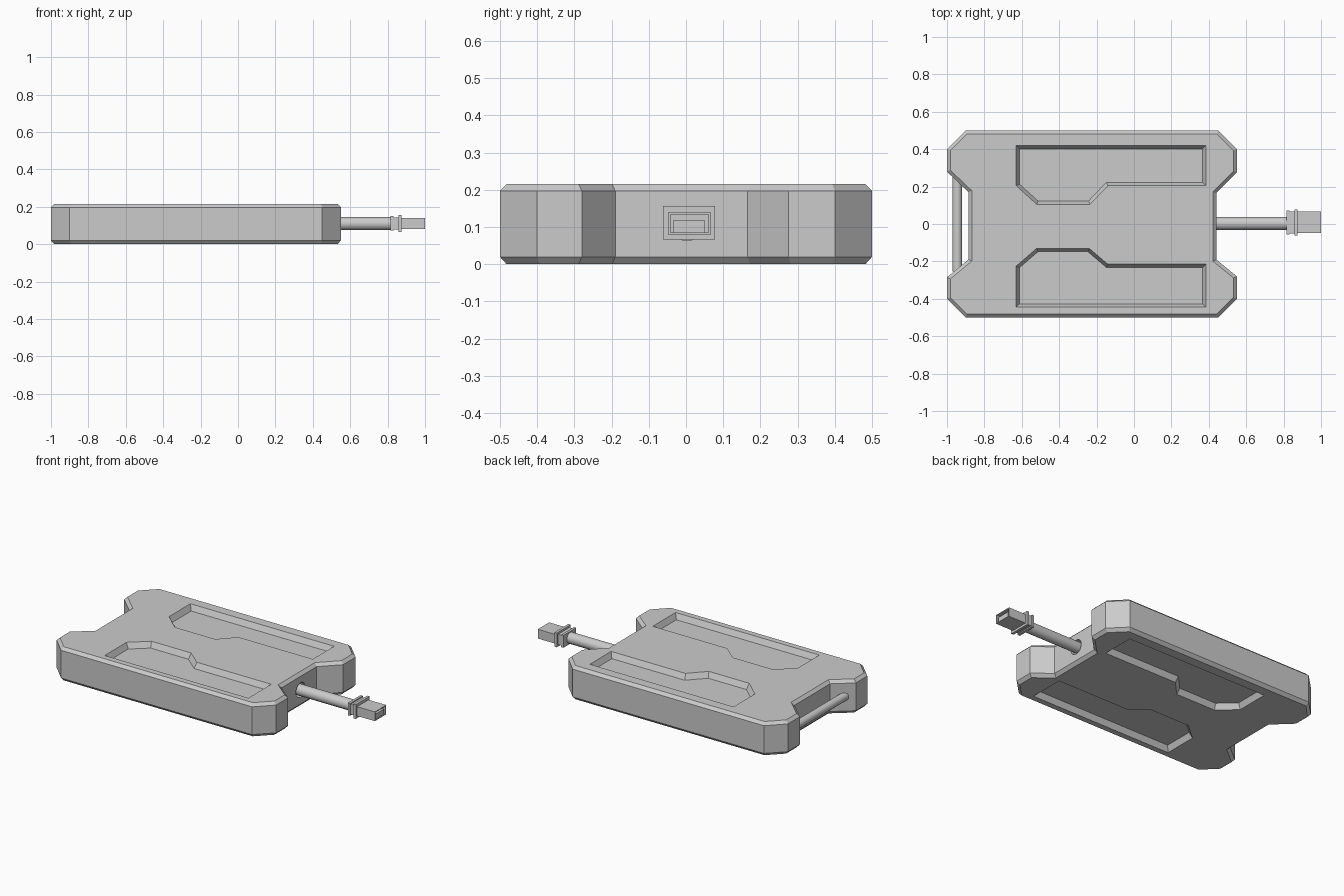
import bpy, bmesh, math
from mathutils import Vector, Matrix

if "Cube" in bpy.data.objects:
    bpy.data.objects.remove(bpy.data.objects["Cube"])


def add_object(name, bm):
    bmesh.ops.recalc_face_normals(bm, faces=bm.faces)
    mesh = bpy.data.meshes.new(name)
    bm.to_mesh(mesh)
    bm.free()
    ob = bpy.data.objects.new(name, mesh)
    bpy.context.collection.objects.link(ob)
    return ob


def inset(pts, d):
    """Mitred inward offset of a closed 2D outline."""
    n = len(pts)
    p = [Vector(q) for q in pts]
    area = sum(p[i].x * p[(i + 1) % n].y - p[(i + 1) % n].x * p[i].y for i in range(n))
    s = 1 if area > 0 else -1
    out = []
    for i in range(n):
        a = (p[i] - p[i - 1]).normalized()
        b = (p[(i + 1) % n] - p[i]).normalized()
        na, nb = Vector((-a.y, a.x)) * s, Vector((-b.y, b.x)) * s
        out.append(p[i] + (na + nb) * (d / (1 + na.dot(nb))))
    return out


def loft(name, pts, levels):
    """Stack of outlines given as (inset, z), capped at both ends."""
    bm = bmesh.new()
    rings = [[bm.verts.new((q[0], q[1], z)) for q in inset(pts, d)] for d, z in levels]
    n = len(pts)
    for lo, hi in zip(rings, rings[1:]):
        for i in range(n):
            j = (i + 1) % n
            bm.faces.new((lo[i], lo[j], hi[j], hi[i]))
    bm.faces.new(rings[0])
    bm.faces.new(rings[-1])
    return add_object(name, bm)


def box(name, x, y, z):
    bm = bmesh.new()
    size = Vector((x[1] - x[0], y[1] - y[0], z[1] - z[0]))
    mid = Vector((x[0] + x[1], y[0] + y[1], z[0] + z[1])) / 2
    bmesh.ops.create_cube(bm, size=1, matrix=Matrix.Translation(mid) @ Matrix.Diagonal((*size, 1)))
    return add_object(name, bm)


def rod(name, centre, r, length, axis, sides):
    bm = bmesh.new()
    rot = Matrix.Rotation(math.pi / 2, 4, 'Y' if axis == 'X' else 'X')
    bmesh.ops.create_cone(bm, cap_ends=True, segments=sides, radius1=r, radius2=r,
                          depth=length, matrix=Matrix.Translation(centre) @ rot)
    ob = add_object(name, bm)
    for f in ob.data.polygons:
        f.use_smooth = True
    ob.data.set_sharp_from_angle(angle=math.radians(40))
    return ob


def cut(ob, cutter):
    cutter.hide_render = True
    m = ob.modifiers.new("cut", 'BOOLEAN')
    m.operation, m.solver, m.object = 'DIFFERENCE', 'EXACT', cutter
    bpy.context.view_layer.objects.active = ob
    bpy.ops.object.modifier_apply(modifier=m.name)
    bpy.data.objects.remove(cutter)


H = 0.215

# Case: notched outline with chamfered rims
outline = [(-0.9, -0.5), (0.45, -0.5), (0.55, -0.4), (0.55, -0.28), (0.44, -0.19),
           (0.44, 0.165), (0.55, 0.275), (0.55, 0.4), (0.45, 0.5), (-0.9, 0.5),
           (-1, 0.4), (-1, 0.28), (-0.885, 0.17), (-0.885, -0.19), (-1, -0.285), (-1, -0.4)]
case = loft("case", outline, [(0.018, 0), (0, 0.02), (0, H - 0.018), (0.018, H)])

# Sloped recessed panels, upper and lower faces
panel_back = [(-0.63, 0.42), (0.385, 0.42), (0.385, 0.205), (-0.14, 0.205),
              (-0.235, 0.105), (-0.52, 0.105), (-0.63, 0.205)]
panel_front = [(-0.63, -0.445), (0.385, -0.445), (0.385, -0.215), (-0.14, -0.215),
               (-0.24, -0.13), (-0.52, -0.13), (-0.63, -0.225)]
DEPTH = 0.035
for panel in (panel_back, panel_front):
    cut(case, loft("panel_cutter", panel, [(0.018, H - DEPTH), (0, H), (0, H + 0.02)]))
    cut(case, loft("panel_cutter", panel, [(0, -0.02), (0, 0), (0.018, DEPTH)]))

# Cable socket in the end wall
cut(case, rod("socket_cutter", (0.44, 0.003, 0.11), 0.047, 0.08, 'X', 16))

# Carry bar across the rear notch
rod("carry_bar", (-0.945, 0, 0.11), 0.026, 0.51, 'Y', 12)

# Cable
rod("cable", (0.605, 0.003, 0.11), 0.035, 0.43, 'X', 16)

# Connector collar: two flanges around a core
box("collar_rear_flange", (0.815, 0.831), (-0.056, 0.072), (0.072, 0.151))
box("collar_core", (0.831, 0.858), (-0.05, 0.066), (0.079, 0.144))
box("collar_front_flange", (0.858, 0.875), (-0.062, 0.078), (0.066, 0.157))

# Hollow plug shell with contact tongue
plug = box("plug_shell", (0.87, 1.0), (-0.048, 0.067), (0.08, 0.139))
cut(plug, box("plug_cutter", (0.89, 1.05), (-0.042, 0.061), (0.085, 0.134)))
box("plug_tongue", (0.885, 0.995), (-0.035, 0.051), (0.085, 0.118))
